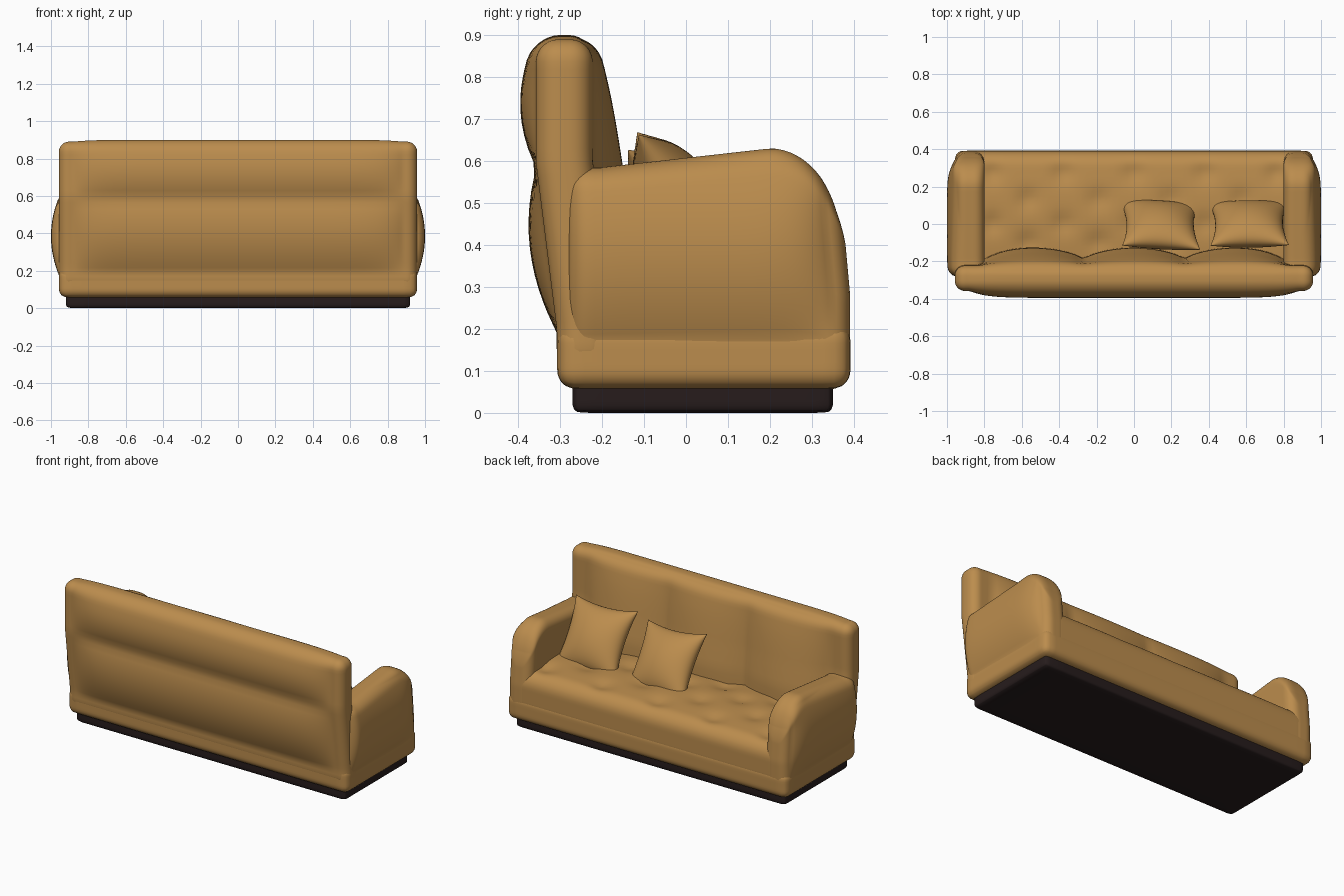
import bpy, bmesh, math
from mathutils import Vector, Matrix

if "Cube" in bpy.data.objects:
    bpy.data.objects.remove(bpy.data.objects["Cube"])


def material(name, rgb):
    m = bpy.data.materials.new(name)
    m.diffuse_color = (*rgb, 1)
    m.use_nodes = True
    m.node_tree.nodes["Principled BSDF"].inputs["Base Color"].default_value = m.diffuse_color
    return m


TAN = material("tan leather", (0.50, 0.265, 0.075))
DARK = material("dark brown plinth", (0.02, 0.012, 0.012))


def clamp(v, a=0.0, b=1.0):
    return max(a, min(b, v))


def bump(v, a, b, power=2):
    """1 in the middle of a..b, 0 at the ends and outside."""
    u = abs((v - (a + b) / 2) / ((b - a) / 2))
    return 1 - u ** power if u < 1 else 0


def finish(name, bm, mat):
    bmesh.ops.recalc_face_normals(bm, faces=bm.faces)
    me = bpy.data.meshes.new(name)
    bm.to_mesh(me)
    bm.free()
    me.materials.append(mat)
    for p in me.polygons:
        p.use_smooth = True
    ob = bpy.data.objects.new(name, me)
    bpy.context.collection.objects.link(ob)
    return ob


def soft_box(name, lo, hi, r, cuts, mat, deform=None):
    """Rounded box, sliced along each axis, then reshaped point by point."""
    bm = bmesh.new()
    bmesh.ops.create_cube(bm, size=2)
    for axis, n in enumerate(cuts):
        no = Vector((0, 0, 0))
        no[axis] = 1
        for i in range(1, n):
            co = no * math.sin((2 * i / n - 1) * math.pi / 2)
            bmesh.ops.bisect_plane(bm, geom=bm.verts[:] + bm.edges[:] + bm.faces[:],
                                   plane_co=co, plane_no=no, dist=1e-6)
    lo, hi = Vector(lo), Vector(hi)
    mid, half = (lo + hi) / 2, (hi - lo) / 2
    for v in bm.verts:
        p = Vector([v.co[i] * half[i] for i in range(3)])
        core = Vector([clamp(p[i], r - half[i], half[i] - r) for i in range(3)])
        d = p - core
        if d.length > 1e-7:
            p = core + d.normalized() * r
        p += mid
        v.co = deform(p) if deform else p
    return finish(name, bm, mat)


# Plinth and lower frame
soft_box("plinth", (-0.92, -0.27, 0), (0.92, 0.35, 0.09), 0.02, (12, 12, 10), DARK)
soft_box("lower_frame", (-0.957, -0.307, 0.057), (0.957, 0.392, 0.215), 0.045, (24, 20, 16), TAN)

# Seat cushion with shallow buttons
BUTTONS = [(x * 0.19, y) for x in range(-4, 5)
           for y in ((0.27, 0.0) if x % 2 == 0 else (0.13, -0.1))]


def seat_shape(p):
    if p.z > 0.3:
        p.z += 0.025 * bump(p.y, -0.3, 0.4)
        dip = sum(math.exp(-((p.x - a) ** 2 + (p.y - b) ** 2) / 0.003) for a, b in BUTTONS)
        p.z -= 0.018 * dip
    return p


soft_box("seat", (-0.93, -0.26, 0.10), (0.93, 0.390, 0.360), 0.08, (80, 36, 22), TAN, seat_shape)


# Backrest: leaning slab, two padded panels behind, three cushions in front
def back_shape(p):
    rear = clamp((-0.288 - p.y) / 0.04)
    front = clamp((p.y + 0.288) / 0.04)
    wide = bump(p.x, -0.88, 0.88, 10)
    lean = 0.05 * clamp((0.6 - p.z) / 0.4) * (1 - 0.8 * front * wide)
    pad = 0.037 * bump(p.z, 0.585, 0.89) + 0.04 * bump(p.z, 0.19, 0.585)
    scallop = abs(math.cos(math.pi * p.x / 0.54)) ** 0.6 if abs(p.x) < 0.81 else 0
    drop = clamp((0.88 - p.z) / 0.43) ** 0.6
    cushion = (0.025 + 0.065 * scallop) * drop * bump(p.x, -0.84, 0.84, 16)
    crown = 0.01 * clamp((p.z - 0.8) / 0.09) * wide
    p.y += lean - rear * wide * pad + front * cushion
    p.z += crown
    return p


soft_box("backrest", (-0.958, -0.358, 0.10), (0.958, -0.222, 0.89), 0.055, (96, 16, 36), TAN, back_shape)


# Arms: rising top, rounded front, padded outer side
def arm_shape(p):
    top = 0.585 + 0.045 * clamp((p.y + 0.2) / 0.4)
    if p.y > 0.2:
        top = 0.40 + 0.23 * math.sqrt(max(0, 1 - ((p.y - 0.2) / 0.193) ** 2))
    p.z = 0.08 + (p.z - 0.08) * (top - 0.08) / 0.55
    outer = clamp((p.x - 0.88) / 0.05)
    p.x += 0.045 * outer * bump(p.z, 0.17, 0.60) * bump(p.y, -0.36, 0.35, 6)
    p.y -= 0.018 * clamp((p.z - 0.28) / 0.2) * clamp((p.y - 0.2) / 0.15)
    return p


for side, label in ((1, "right"), (-1, "left")):
    arm = soft_box("arm_" + label, (0.80, -0.285, 0.08), (0.955, 0.391, 0.63), 0.055,
                   (18, 44, 36), TAN, arm_shape)
    if side < 0:
        arm.data.transform(Matrix.Scale(-1, 4, (1, 0, 0)))
        arm.data.flip_normals()


# Throw pillows leaning on the backrest
def pillow(name, loc, tilt, yaw, roll, half=0.21, thick=0.092, n=24):
    bm = bmesh.new()
    for s in (-1, 1):
        rows = []
        for j in range(n + 1):
            v = math.sin((2 * j / n - 1) * math.pi / 2)
            row = []
            for i in range(n + 1):
                u = math.sin((2 * i / n - 1) * math.pi / 2)
                puff = max(0, (1 - u * u) * (1 - v * v)) ** 0.5
                row.append(bm.verts.new((u * half * (1 - 0.14 * (1 - v * v)), s * thick * puff,
                                         v * half * (1 - 0.12 * (1 - u * u)))))
            rows.append(row)
        for j in range(n):
            for i in range(n):
                bm.faces.new((rows[j][i], rows[j][i + 1], rows[j + 1][i + 1], rows[j + 1][i]))
    bmesh.ops.remove_doubles(bm, verts=bm.verts, dist=1e-5)
    ob = finish(name, bm, TAN)
    rot = (Matrix.Rotation(math.radians(yaw), 4, 'Z') @ Matrix.Rotation(math.radians(tilt), 4, 'X')
           @ Matrix.Rotation(math.radians(roll), 4, 'Y'))
    ob.data.transform(Matrix.Translation(loc) @ rot)


pillow("pillow_middle", (0.14, -0.005, 0.47), 35, -6, 5)
pillow("pillow_side", (0.615, 0.0, 0.49), 33, 0, 1)
